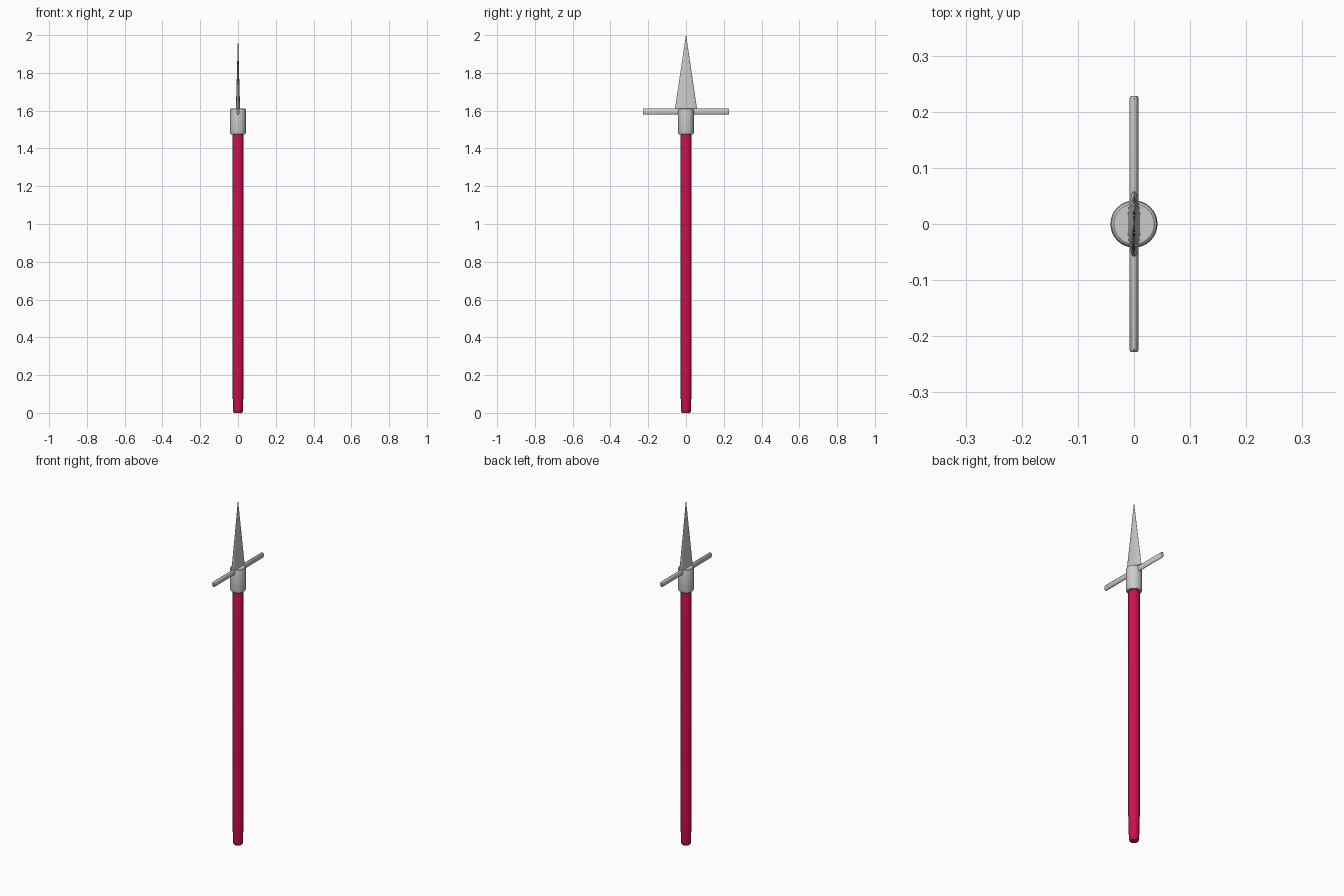
import bpy, bmesh, math

if "Cube" in bpy.data.objects:
    bpy.data.objects.remove(bpy.data.objects["Cube"])


def lathe(name, profile, sides=32, squash=(1, 1), material=None):
    """Capped solid of revolution around z from (radius, z) points."""
    bm = bmesh.new()
    rings = []
    for r, z in profile:
        rings.append([bm.verts.new((r * squash[0] * math.cos(math.tau * i / sides),
                                    r * squash[1] * math.sin(math.tau * i / sides), z))
                      for i in range(sides)])
    for a, b in zip(rings, rings[1:]):
        for i in range(sides):
            j = (i + 1) % sides
            bm.faces.new((a[i], a[j], b[j], b[i]))
    bm.faces.new(rings[0][::-1])
    bm.faces.new(rings[-1])
    mesh = bpy.data.meshes.new(name)
    bm.to_mesh(mesh)
    bm.free()
    obj = bpy.data.objects.new(name, mesh)
    bpy.context.collection.objects.link(obj)
    if material:
        mesh.materials.append(material)
    bpy.ops.object.select_all(action='DESELECT')
    obj.select_set(True)
    bpy.context.view_layer.objects.active = obj
    bpy.ops.object.shade_smooth_by_angle(angle=math.radians(35))
    return obj


red = bpy.data.materials.new("red_wood")
red.diffuse_color = (0.6, 0.005, 0.07, 1)
red.use_nodes = True
red.node_tree.nodes["Principled BSDF"].inputs["Base Color"].default_value = red.diffuse_color

# Shaft with a tapered foot and rounded ends
lathe("shaft", [(0.021, 0), (0.025, 0.006), (0.0265, 0.02), (0.030, 0.165),
                (0.030, 1.455), (0.026, 1.485)], material=red)

# Metal collar with softened edges
lathe("collar", [(0.036, 1.474), (0.040, 1.478), (0.042, 1.486),
                 (0.042, 1.602), (0.040, 1.609), (0.036, 1.612)])

# Flattened crossbar laid along y
bar = lathe("crossbar", [(0.013, -0.228), (0.0165, -0.224),
                         (0.0165, 0.224), (0.013, 0.228)], squash=(0.5, 1))
bar.rotation_euler = (math.pi / 2, 0, 0)
bar.location.z = 1.595

# Thin leaf-like spear blade
lathe("blade", [(0.058, 1.612), (0.0005, 2.0)], squash=(0.19, 1))
